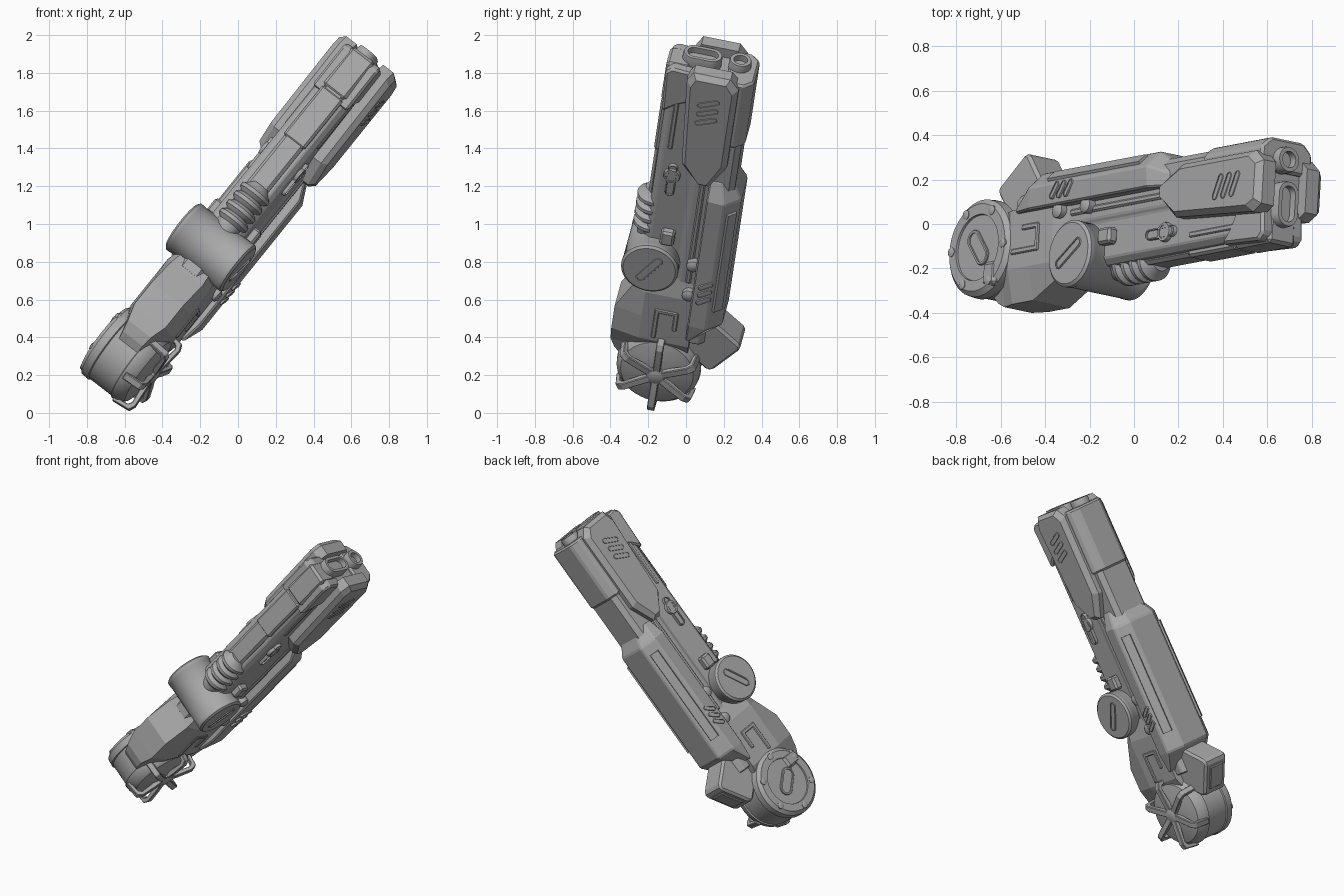
import bpy, bmesh, math
from mathutils import Matrix, Vector

if "Cube" in bpy.data.objects:
    bpy.data.objects.remove(bpy.data.objects["Cube"], do_unlink=True)

grey = bpy.data.materials.new("plain grey")
grey.use_nodes = True
grey.diffuse_color = (0.4, 0.4, 0.4, 1)
grey.node_tree.nodes["Principled BSDF"].inputs["Base Color"].default_value = (0.4, 0.4, 0.4, 1)

# Tilted frame: a runs to the muzzle, b to the front, c to the side
U = Vector((0.623, 0.118, 0.773)).normalized()
W = Vector((0.775, -0.166, -0.61))
W = (W - U * W.dot(U)).normalized()
V = W.cross(U)
FRAME = Matrix((U, V, W)).transposed().to_4x4()
FRAME.translation = Vector((0, 0, 1)) - W * 0.008


def loft(name, loops, bevel=0.0, smooth=False):
    """Skin a row of closed loops and cap both ends."""
    bm = bmesh.new()
    rows = [[bm.verts.new(p) for p in loop] for loop in loops]
    n = len(rows[0])
    for lo, hi in zip(rows, rows[1:]):
        for i in range(n):
            j = (i + 1) % n
            bm.faces.new((lo[i], lo[j], hi[j], hi[i]))
    bm.faces.new(rows[0][::-1])
    bm.faces.new(rows[-1])
    bmesh.ops.recalc_face_normals(bm, faces=bm.faces)
    mesh = bpy.data.meshes.new(name)
    bm.to_mesh(mesh)
    bm.free()
    mesh.materials.append(grey)
    ob = bpy.data.objects.new(name, mesh)
    bpy.context.collection.objects.link(ob)
    ob.matrix_world = FRAME
    if bevel:
        mod = ob.modifiers.new("chamfer", "BEVEL")
        mod.width, mod.segments, mod.limit_method = bevel, 1, "ANGLE"
    if smooth:
        bpy.ops.object.select_all(action="DESELECT")
        ob.select_set(True)
        bpy.context.view_layer.objects.active = ob
        bpy.ops.object.shade_smooth_by_angle(angle=math.radians(35))
    return ob


def prism(name, pts, c0, c1, bevel=0.0):
    """Side outline in (a, b) pushed across c."""
    return loft(name, [[(a, b, c) for a, b in pts] for c in (c0, c1)], bevel)


def mirrored(half):
    return half + [(b, -c) for b, c in reversed(half)]


def section(name, half, a0, a1, bevel=0.0):
    """Half cross-section in (b, c), mirrored over c and run along a."""
    return loft(name, [[(a, b, c) for b, c in mirrored(half)] for a in (a0, a1)], bevel)


def box(name, a0, a1, b0, b1, c0, c1, bevel=0.0):
    return prism(name, [(a0, b0), (a1, b0), (a1, b1), (a0, b1)], c0, c1, bevel)


def turned(name, axis, centre, profile, half=0.0, angle=0.0, n=32, sign=1):
    """Round or capsule-shaped part from (radius, height) steps along an axis."""
    loops = []
    for r, h in profile:
        loop = []
        for i in range(n):
            t = 2 * math.pi * (i + 0.5) / n
            p = r * math.cos(t) + math.copysign(half, math.cos(t))
            q = r * math.sin(t)
            p, q = (p * math.cos(angle) - q * math.sin(angle),
                    p * math.sin(angle) + q * math.cos(angle))
            local = (h * sign, p, q) if axis == "a" else (p, q, h * sign)
            loop.append(Vector(centre) + Vector(local))
        loops.append(loop)
    return loft(name, loops, smooth=True)


def rimmed(r, h, depth, wall=0.7):
    return [(r, -0.02), (r, h * 0.6), (r * 0.93, h), (r * wall, h), (r * wall, h - depth)]


# Main body
section("body_core", [(-0.2, 0.09), (-0.17, 0.12), (-0.02, 0.12), (0.0, 0.108), (0.17, 0.108), (0.2, 0.08)],
        -0.7, 1.08, 0.006)
box("front_spine", -0.4, 1.09, 0.1, 0.22, -0.062, 0.062, 0.015)
box("spine_step", 0.5, 0.84, 0.1, 0.226, -0.07, 0.07, 0.012)
section("back_rail", [(-0.235, 0.1), (-0.205, 0.128), (-0.1, 0.128)], 0.3, 0.7)
section("back_cover", [(-0.252, 0.095), (-0.205, 0.145), (-0.1, 0.145)], 0.67, 1.1, 0.012)

# Muzzle end
for s in (-1, 1):
    prism("muzzle_cheek", [(0.8, 0.21), (0.86, 0.14), (0.9, 0.06), (1.09, 0.06), (1.1, 0.19), (1.07, 0.222)],
          s * 0.05, s * 0.118, 0.012)
box("muzzle_front", 0.84, 1.1, 0.1, 0.228, -0.075, 0.075, 0.015)
turned("muzzle_slot", "a", (1.1, 0.048, -0.01), rimmed(0.06, 0.042, 0.037, 0.62), 0.045)
turned("muzzle_tube", "a", (1.1, -0.154, -0.02), rimmed(0.06, 0.042, 0.037, 0.62))

# Side plates, slots and raised fittings on both sides
plate = [(0.4, -0.1), (0.4, -0.045), (0.52, 0.06), (1.08, 0.1), (1.137, 0.07),
         (1.137, -0.13), (1.08, -0.18), (0.55, -0.18)]
for s in (-1, 1):
    loft("side_plate", [[(0.77 + (a - 0.77) * ka, -0.035 + (b + 0.035) * kb, s * c) for a, b in plate]
                        for c, ka, kb in ((0.09, 1, 1), (0.16, 1, 1), (0.19, 0.93, 0.8))])
    for i in range(3):
        turned("plate_slot", "c", (0.85 + 0.06 * i, -0.035, s * 0.19), rimmed(0.017, 0.005, 0.004),
               0.045, math.radians(114), 16, s)
        turned("block_slot", "c", (-0.35 + 0.05 * i, -0.165, s * 0.184), rimmed(0.014, 0.005, 0.004),
               0.03, math.radians(125), 16, s)
    box("side_ridge", 0.56, 1.05, 0.125, 0.15, s * 0.1, s * 0.115, 0.005)
    box("lower_ridge", -0.3, 0.42, -0.08, -0.05, s * 0.1, s * 0.13, 0.008)
    # Keyhole fitting
    turned("keyhole_bar", "c", (0.36, 0.105, s * 0.108), rimmed(0.025, 0.018, 0.01), 0.08, 0, 24, s)
    turned("keyhole_disc", "c", (0.39, 0.105, s * 0.108), rimmed(0.045, 0.02, 0.004), 0, 0, 24, s)
    box("side_lug", -0.06, 0.03, 0.04, 0.115, s * 0.1, s * 0.155, 0.012)
    # Hook-shaped trim near the rear
    box("hook_long", -0.69, -0.5, 0.06, 0.085, s * 0.13, s * 0.15, 0.005)
    box("hook_end", -0.52, -0.495, -0.04, 0.085, s * 0.13, s * 0.15, 0.005)
    box("hook_return", -0.62, -0.5, -0.045, -0.02, s * 0.13, s * 0.15, 0.005)

# Rear block with sloping ends, and strips on its slanted faces
outline = mirrored([(0, 0.175), (-0.1, 0.184), (-0.178, 0.105)])
loft("rear_block", [[(a, -0.1 + b * kb, c * kc) for b, c in outline]
                    for a, kb, kc in ((-0.66, 0.15, 0.88), (-0.54, 1, 1), (0.31, 1, 1), (0.42, 0.62, 0.72))],
     0.008)
for s in (-1, 1):
    mid = Vector((0, -0.238, s * 0.144))
    along = Vector((0, -0.078, -s * 0.079)).normalized()
    out = Vector((0, -0.079, s * 0.078)).normalized()
    loft("block_strip", [[mid + Vector((a, 0, 0)) + along * p + out * h for p, h in
                          ((-0.034, -0.01), (-0.028, 0.014), (0.028, 0.014), (0.034, -0.01))]
                         for a in (-0.42, 0.24)])
    for i in range(2):
        turned("block_stud", "c", (-0.36 + 0.2 * i, -0.08, s * 0.11), [(0.035, 0), (0.035, 0.045), (0.02, 0.055)],
               0, 0, 16, s)

# Front stock housing with slanted shoulders
rows = []
for a, top, wide in ((-0.95, 0.2, 0.08), (-0.86, 0.275, 0.09), (-0.8, 0.3, 0.105), (-0.71, 0.302, 0.142),
                     (-0.56, 0.302, 0.142), (-0.4, 0.225, 0.142), (-0.28, 0.18, 0.115)):
    half = [(-0.12, wide), (min(0.15, top - 0.02), wide), (top, wide * 0.74)]
    rows.append([(a, b, c) for b, c in mirrored(half)])
loft("stock_housing", rows)
box("stock_nub", -0.87, -0.78, 0.1, 0.21, -0.165, -0.07, 0.015)

# Angled stub at the back
face = Vector((-0.79, -0.325, 0))
aim = Vector((0.6, 0.8, 0))
across = Vector((0.8, -0.6, 0))


def stub_outline(pts):
    return [(p.x, p.y) for p in (face + across * x + aim * y for x, y in pts)]


prism("rear_stub", stub_outline([(-0.13, 0.02), (-0.11, 0), (0.11, 0), (0.13, 0.02), (0.13, 0.3), (-0.13, 0.3)]),
      -0.092, 0.092, 0.015)
prism("stub_plate", stub_outline([(-0.08, -0.01), (0.08, -0.01), (0.08, 0.02), (-0.08, 0.02)]),
      -0.055, 0.055, 0.005)

# Round rear hub: flat cap on one side, dome with six claws on the other
hub = Vector((-0.92, 0.025, 0.005))
turned("rear_hub", "c", hub, [(0.15, -0.155), (0.152, -0.165), (0.2, -0.165), (0.222, -0.145), (0.226, -0.1),
                              (0.218, -0.095), (0.218, 0.055), (0.226, 0.06), (0.222, 0.095), (0.195, 0.13),
                              (0.12, 0.152), (0.04, 0.16)], n=48)
turned("hub_cap_slot", "c", hub - Vector((0, 0, 0.155)), rimmed(0.045, 0.01, 0.008), 0.05, 0.9, 24, -1)
turned("claw_centre", "c", hub + Vector((0, 0, 0.14)), [(0.05, 0), (0.05, 0.035), (0.03, 0.045)], n=16)
claw = [(0.03, 0.14), (0.03, 0.178), (0.1, 0.187), (0.19, 0.195), (0.226, 0.18), (0.238, 0.075),
        (0.214, 0.075), (0.202, 0.155), (0.18, 0.168), (0.1, 0.155)]
for i in range(6):
    t = math.pi * i / 3
    ray = Vector((math.cos(t), math.sin(t), 0))
    side = Vector((-ray.y, ray.x, 0))
    loft("hub_claw", [[hub + ray * r + side * k + Vector((0, 0, h)) for r, h in claw]
                      for k in (-0.02, 0.02)], 0.004)
    turned("hub_stud", "c", hub + ray * 0.185 - Vector((0, 0, 0.16)),
           [(0.022, 0), (0.022, 0.008), (0.014, 0.012)], 0, 0, 12, -1)

# Large cross cylinder with a slotted cap at each end
drum = Vector((-0.205, 0.143, -0.002))
turned("cross_cylinder", "c", drum, [(0.14, -0.194), (0.153, -0.183), (0.153, -0.16), (0.151, -0.157),
                                     (0.151, 0.157), (0.153, 0.16), (0.153, 0.183), (0.14, 0.194)], n=48)
for s in (-1, 1):
    turned("cylinder_slot", "c", drum + Vector((0, 0, s * 0.194)), rimmed(0.024, 0.006, 0.006),
           0.075, math.radians(-33), 24, s)

# Ribbed sleeve in front of the cylinder
ribs = [(0.06, -0.1)]
for i in range(4):
    h = -0.04 + i * 0.06
    ribs += [(0.068, h - 0.012), (0.09, h + 0.008), (0.09, h + 0.028), (0.068, h + 0.046)]
turned("ribbed_sleeve", "a", (0, 0.19, 0.01), ribs + [(0.05, 0.21)])
